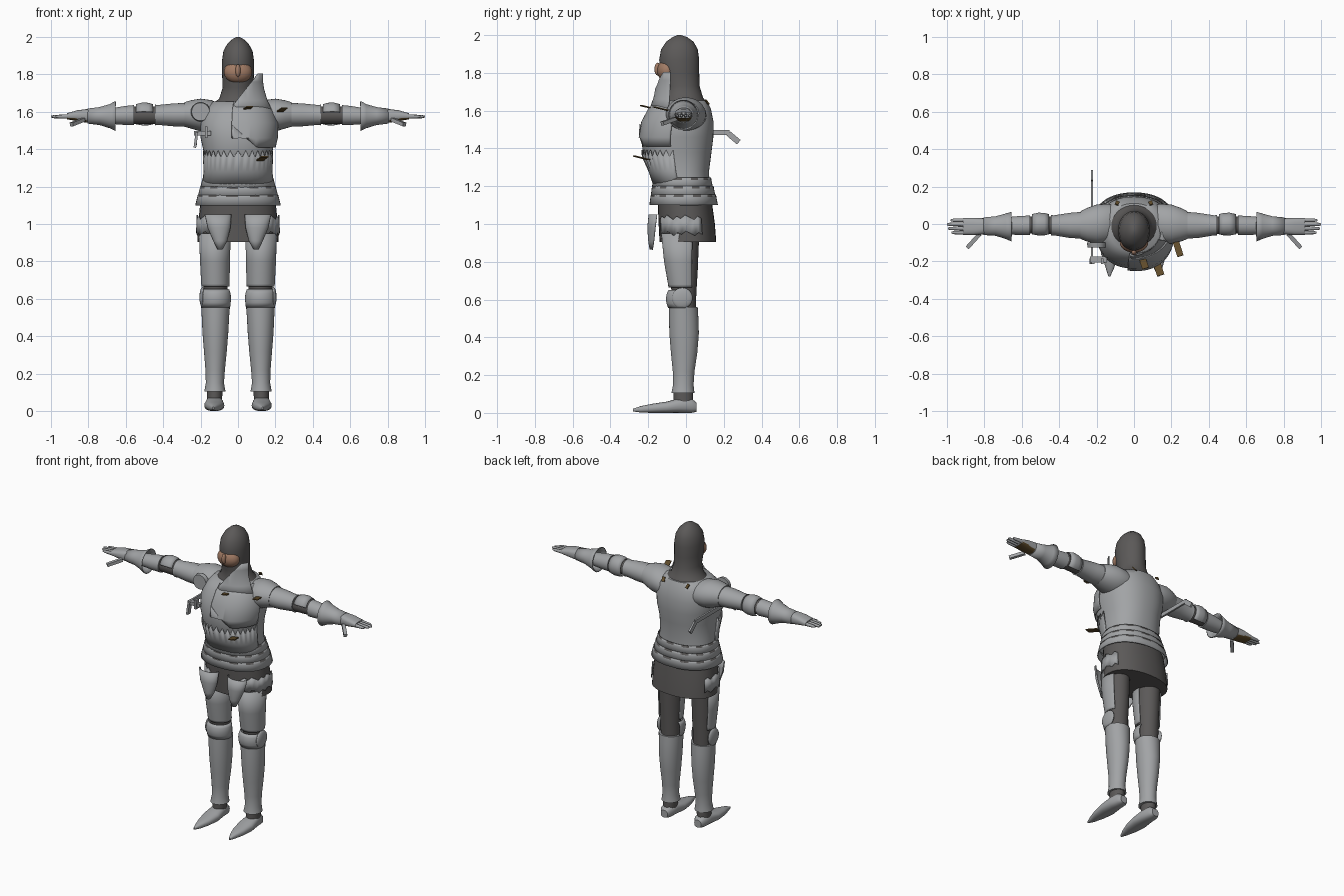
import bpy, bmesh
from math import cos, sin, radians
from mathutils import Matrix, Vector, Euler

if "Cube" in bpy.data.objects:
    bpy.data.objects.remove(bpy.data.objects["Cube"], do_unlink=True)


def material(name, r, g, b):
    mat = bpy.data.materials.new(name)
    mat.use_nodes = True
    mat.diffuse_color = (r, g, b, 1)
    mat.node_tree.nodes["Principled BSDF"].inputs["Base Color"].default_value = (r, g, b, 1)
    return mat


STEEL = material("steel_grey", .36, .37, .38)
MAIL = material("dark_mail", .105, .1, .098)
SKIN = material("skin_tan", .36, .2, .13)
LEATHER = material("brown_leather", .12, .075, .025)


def finish(name, bm, mats, mirror=False, shell=0, rule=None, angle=40):
    """Turn a bmesh into a shaded object, optionally mirrored and thickened."""
    bmesh.ops.recalc_face_normals(bm, faces=bm.faces)
    if rule:
        for f in bm.faces:
            f.normal_update()
            f.material_index = int(rule(f))
    mesh = bpy.data.meshes.new(name)
    bm.to_mesh(mesh)
    bm.free()
    mesh.shade_smooth()
    mesh.set_sharp_from_angle(angle=radians(angle))
    for m in mats:
        mesh.materials.append(m)
    ob = bpy.data.objects.new(name, mesh)
    bpy.context.scene.collection.objects.link(ob)
    if shell:
        mod = ob.modifiers.new("thickness", 'SOLIDIFY')
        mod.thickness, mod.offset = shell, 0
    if mirror:
        ob.modifiers.new("mirror", 'MIRROR')
    return ob


def loft(name, rings, mats, axis='z', arc=None, n=32, power=1, cap=True,
         mirror=False, shape=None, rule=None, angle=40):
    """Skin oval rings; each ring is (position, low, high, low, high)."""
    bm = bmesh.new()
    start, end = arc or (0, 360)
    count = n + 1 if arc else n
    rows = []
    for i, (t, u0, u1, v0, v1) in enumerate(rings):
        row = []
        for j in range(count):
            a = radians(start + (end - start) * j / n)
            c, s = cos(a), sin(a)
            c = abs(c) ** power * (1 if c > 0 else -1)
            s = abs(s) ** power * (1 if s > 0 else -1)
            u = (u0 + u1 + (u1 - u0) * c) / 2
            v = (v0 + v1 + (v1 - v0) * s) / 2
            p = Vector({'z': (u, v, t), 'x': (t, u, v), 'y': (u, t, v)}[axis])
            row.append(bm.verts.new(shape(p, i, j) if shape else p))
        rows.append(row)
    for low, high in zip(rows, rows[1:]):
        for j in range(n):
            k = (j + 1) % count
            bm.faces.new((low[j], low[k], high[k], high[j]))
    solid = cap and not arc
    if solid:
        bm.faces.new(rows[0])
        bm.faces.new(rows[-1])
    return finish(name, bm, mats, mirror, 0 if solid else .006, rule, angle)


def body(rings, grow=0):
    """Rings of (height, half width, front, back) become full loft rings."""
    return [(z, -w - grow, w + grow, f - grow, b + grow) for z, w, f, b in rings]


def ball(name, centre, size, mat, mirror=False):
    bm = bmesh.new()
    m = Matrix.Translation(centre) @ Matrix.Diagonal((*size, 1))
    bmesh.ops.create_uvsphere(bm, u_segments=24, v_segments=14, radius=1, matrix=m)
    return finish(name, bm, [mat], mirror)


def box(name, centre, size, mat, turn=(0, 0, 0), mirror=False):
    bm = bmesh.new()
    spin = Euler([radians(t) for t in turn]).to_matrix().to_4x4()
    m = Matrix.Translation(centre) @ spin @ Matrix.Diagonal((*size, 1))
    bmesh.ops.create_cube(bm, size=1, matrix=m)
    return finish(name, bm, [mat], mirror)


# Head: mail hood flowing over the shoulders, face and nose
loft("mail_hood", body([
    (1.59, .185, -.14, .125), (1.635, .15, -.13, .115), (1.67, .1, -.115, .09),
    (1.73, .082, -.115, .072), (1.8, .085, -.135, .07), (1.87, .086, -.142, .07),
    (1.925, .078, -.132, .062), (1.965, .056, -.105, .04), (1.99, .028, -.07, .005),
    (2, .006, -.045, -.025)]), [MAIL], angle=70)
ball("face", (0, -.1, 1.812), (.076, .053, .06), SKIN)
ball("nose", (0, -.15, 1.82), (.014, .017, .034), SKIN)

# Torso: closed cuirass, toothed waist plate, extra plate on the left breast
torso = [(1.2, .185, -.165, .125), (1.28, .178, -.192, .122), (1.38, .182, -.228, .135),
         (1.46, .2, -.238, .145), (1.54, .203, -.222, .146), (1.61, .178, -.185, .132),
         (1.655, .135, -.145, .11)]
loft("cuirass", body(torso), [STEEL], power=.88, n=48, angle=60)


def teeth(p, i, j):
    if i == 2:
        p.z += .012 - .035 * (j % 2)
    return p


loft("waist_plate", body(torso[:3], .004), [STEEL], arc=(-175, -5), power=.88, shape=teeth)


def breast_edge(p, i, j):
    if i == 0:
        p.z = max(p.z, 1.5 - p.x * .9)
    return p


loft("left_breast_plate", body([(1.41, .188, -.232, .14)] + torso[3:], .012), [STEEL],
     arc=(-97, -8), power=.88, shape=breast_edge)


def slanted_rim(p, i, j):
    p.z = min(p.z, 1.665 + p.x * 1.3)
    return p


loft("left_collar_plate", body([
    (1.61, .19, -.19, .1), (1.66, .165, -.172, .09), (1.72, .146, -.165, .08),
    (1.76, .14, -.16, .08), (1.805, .14, -.16, .08)]), [STEEL],
    arc=(-98, -20), shape=slanted_rim)

# Waist lames with dark slots along their upper edge
for i in range(3):
    top, g = 1.245 - .045 * i, .013 * i
    loft("waist_lame_%d" % (i + 1), body([
        (top, .186 + g, -.17 - g / 2, .13 + g), (top - .012, .189 + g, -.172 - g / 2, .132 + g),
        (top - .055, .2 + g, -.178 - g / 2, .14 + g)]), [STEEL, MAIL], n=48, power=.9,
        cap=False, rule=lambda f: f.calc_center_median().z > top - .01 and f.index % 4 > 1)

# Mail skirt with hanging plates
skirt = [(.905, .217, -.14, .16), (1, .213, -.145, .153), (1.13, .2, -.15, .135)]
loft("mail_skirt", body(skirt), [MAIL], power=.9)
loft("front_tassets", [
    (1.05, .038, .175, -.195, -.11), (.98, .043, .16, -.202, -.12),
    (.91, .06, .13, -.197, -.14), (.865, .085, .108, -.19, -.16)], [STEEL],
    arc=(-180, 0), n=12, mirror=True)


def ragged(p, i, j):
    p.z += .012 * ((j * 3) % 5 - 2) / 2
    return p


loft("side_tassets", body([(.95, .215, -.143, .156), (1.035, .212, -.146, .15)], .006),
     [STEEL], arc=(-62, 28), n=12, power=.9, mirror=True, shape=ragged)

# Legs: mail below, plates over thigh, knee and shin
loft("mail_legs", [
    (.5, .06, .18, -.07, .05), (.64, .058, .183, -.075, .055),
    (.75, .052, .188, -.095, .062), (.95, .045, .198, -.12, .07)], [MAIL], mirror=True)
loft("thigh_plates", [
    (.665, .05, .192, -.09, .058), (.68, .048, .194, -.092, .06),
    (.8, .046, .2, -.113, .064), (.95, .042, .206, -.128, .072)], [STEEL],
    arc=(-192, 38), mirror=True)
loft("knee_plates", [
    (.555, .045, .195, -.092, .05), (.58, .042, .198, -.1, .05), (.605, .04, .2, -.104, .05),
    (.63, .043, .197, -.099, .05), (.65, .05, .19, -.09, .05)], [STEEL],
    arc=(-200, 20), mirror=True)
ball("knee_wings", (.19, -.02, .608), (.016, .055, .055), STEEL, mirror=True)
loft("shin_plates", [
    (.105, .067, .18, -.077, .045), (.15, .075, .172, -.068, .04), (.22, .07, .174, -.07, .045),
    (.32, .06, .182, -.08, .06), (.42, .052, .19, -.088, .068), (.51, .047, .194, -.09, .065),
    (.56, .043, .197, -.09, .062)], [STEEL], mirror=True)
loft("mail_ankles", [(.05, .085, .166, -.065, .038), (.13, .083, .166, -.066, .038)],
     [MAIL], mirror=True)
loft("pointed_shoes", [
    (-.28, .127, .137, .008, .022), (-.24, .108, .15, .002, .036), (-.18, .087, .168, 0, .048),
    (-.1, .073, .18, 0, .06), (-.03, .08, .172, 0, .08), (.03, .085, .166, 0, .076),
    (.055, .1, .15, .006, .055)], [STEEL], axis='y', n=20, power=.8, mirror=True)

# Arms: shoulder domes, upper arm, elbow, forearm, flared gauntlet
arm = dict(axis='x', mirror=True)
loft("shoulder_plates", [
    (.1, -.08, .1, 1.5, 1.64), (.14, -.1, .108, 1.49, 1.662), (.2, -.106, .104, 1.495, 1.67),
    (.25, -.094, .086, 1.51, 1.662), (.285, -.08, .068, 1.52, 1.652)], [STEEL], **arm)
loft("upper_arm_plates", [
    (.24, -.08, .068, 1.52, 1.648), (.34, -.075, .06, 1.522, 1.645),
    (.43, -.06, .046, 1.53, 1.636), (.445, -.063, .049, 1.527, 1.639)], [STEEL], **arm)
loft("mail_elbows", [(.4, -.056, .04, 1.534, 1.63), (.6, -.05, .04, 1.536, 1.626)],
     [MAIL], **arm)
loft("elbow_plates", [
    (.455, -.054, .05, 1.528, 1.638), (.48, -.06, .056, 1.522, 1.645),
    (.51, -.061, .058, 1.521, 1.647), (.545, -.054, .05, 1.528, 1.638)], [STEEL],
    arc=(-60, 165), **arm)
loft("forearm_plates", [
    (.555, -.06, .045, 1.528, 1.636), (.61, -.06, .043, 1.53, 1.63),
    (.7, -.052, .034, 1.537, 1.615)], [STEEL], **arm)
loft("gauntlet_cuffs", [
    (.655, -.09, .062, 1.5, 1.655), (.685, -.077, .053, 1.515, 1.638),
    (.74, -.06, .038, 1.532, 1.622), (.805, -.056, .032, 1.54, 1.614)], [STEEL],
    cap=False, **arm)
loft("hands", [
    (.72, -.052, .028, 1.54, 1.612), (.81, -.056, .031, 1.542, 1.614),
    (.86, -.06, .033, 1.55, 1.608), (.915, -.058, .032, 1.56, 1.592)], [STEEL, LEATHER],
    power=.75, rule=lambda f: f.normal.z < -.6 and f.calc_center_median().x > .8, **arm)
for i, tip in enumerate((.975, .995, 1, .98)):
    y = -.046 + .022 * i
    loft("fingers_%d" % (i + 1), [
        (.9, y - .011, y + .011, 1.562, 1.588), (tip - .015, y - .009, y + .009, 1.565, 1.583),
        (tip, y - .005, y + .005, 1.569, 1.579)], [STEEL], n=10, **arm)
box("thumbs", (.858, -.09, 1.545), (.1, .022, .02), STEEL, (0, 15, -48), mirror=True)

# Lance rest on the right side: round guard, hook, under-arm bar
loft("right_armpit_disc", [
    (-.125, -.248, -.152, 1.552, 1.648), (-.1, -.252, -.148, 1.548, 1.652)], [STEEL], axis='y')
box("rest_bracket", (-.19, -.19, 1.485), (.09, .03, .022), STEEL)
box("rest_post", (-.225, -.2, 1.45), (.014, .03, .085), STEEL, (0, 8, 0))
box("rest_peg", (-.17, -.2, 1.49), (.014, .03, .06), STEEL)
box("rest_bar", (-.225, .02, 1.484), (.012, .42, .026), STEEL)
box("rest_tail", (-.225, .252, 1.456), (.012, .072, .03), STEEL, (-40, 0, 0))

# Leather laces standing off the plates
box("chest_lace", (.05, -.2, 1.618), (.036, .08, .006), LEATHER, (-13, 0, 18))
box("shoulder_lace", (.235, -.13, 1.61), (.034, .09, .006), LEATHER, (-13, 0, 18))
box("waist_lace", (.13, -.235, 1.35), (.04, .085, .006), LEATHER, (-13, 0, 18))
box("back_laces", (.09, .112, 1.645), (.02, .03, .006), LEATHER, (-50, 0, 20), mirror=True)
